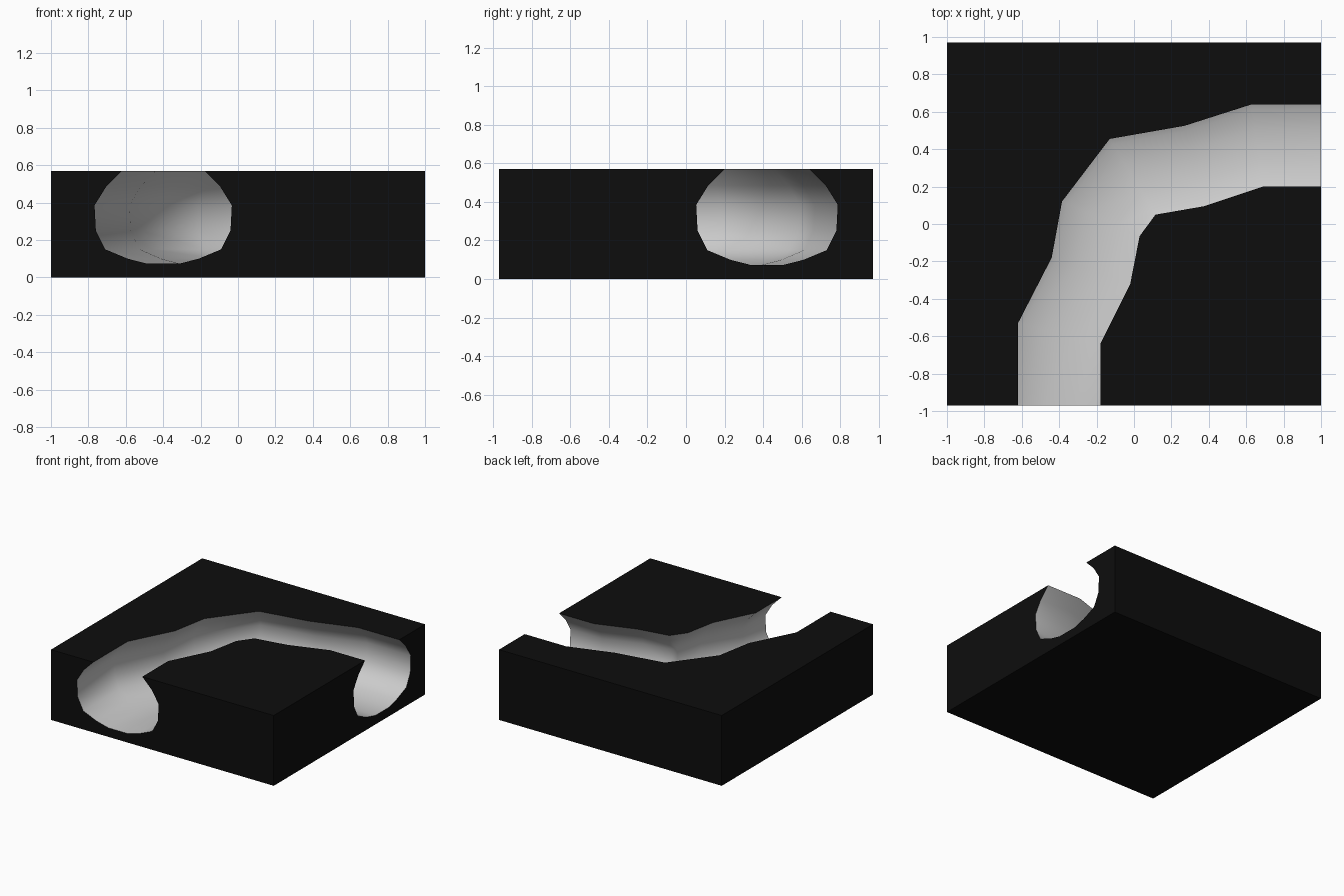
import bpy, bmesh
from mathutils import Vector

if "Cube" in bpy.data.objects:
    bpy.data.objects.remove(bpy.data.objects["Cube"])

X, Y, H = 1.0, 0.97, 0.57

# Channel rim seen from above: outer and inner edge of the bend
outer = [(-.62, -Y), (-.62, -.53), (-.44, -.18), (-.385, .12),
         (-.13, .455), (.27, .525), (.63, .64), (X, .64)]
inner = [(-.18, -Y), (-.18, -.64), (-.02, -.32), (.03, -.065),
         (.115, .05), (.375, .095), (.69, .20), (X, .20)]

# Half cross-section: (half width, height), mirrored to the full profile
half = [(.22, H), (.305, .485), (.367, .385), (.36, .25),
        (.31, .15), (.19, .10), (.085, .073)]
profile = [(-w, z) for w, z in half] + [(w, z) for w, z in reversed(half)]

bm = bmesh.new()


def ring(o, i):
    o, i = Vector(o), Vector(i)
    mid, side = (o + i) / 2, (i - o) / 2
    return [bm.verts.new((*(mid + side * (w / .22)), z)) for w, z in profile]


# Channel: cross-sections lofted along the bend
rings = [ring(o, i) for o, i in zip(outer, inner)]
channel_faces = []
for a, b in zip(rings, rings[1:]):
    for k in range(len(profile) - 1):
        f = bm.faces.new((a[k], a[k + 1], b[k + 1], b[k]))
        f.material_index = 1
        channel_faces.append(f)

# Block around the channel: corners in order front left, front right, back right, back left
corners = [(-X, -Y), (X, -Y), (X, Y), (-X, Y)]
lo = [bm.verts.new((x, y, 0)) for x, y in corners]
hi = [bm.verts.new((x, y, H)) for x, y in corners]
bm.faces.new(lo)                                                # bottom
bm.faces.new((lo[2], lo[3], hi[3], hi[2]))                      # back
bm.faces.new((lo[3], lo[0], hi[0], hi[3]))                      # left
bm.faces.new([lo[0], lo[1], hi[1]] + rings[0][::-1] + [hi[0]])  # front
bm.faces.new([lo[2], lo[1], hi[1]] + rings[-1][::-1] + [hi[2]])  # right
bm.faces.new([r[0] for r in rings] + [hi[2], hi[3], hi[0]])     # outer top
bm.faces.new([r[-1] for r in rings] + [hi[1]])                  # inner top
bmesh.ops.recalc_face_normals(bm, faces=bm.faces[:])


def part(name, index):
    """Keep only the faces of one part and make it an object."""
    b = bm.copy()
    drop = [f for f in b.faces if f.material_index != index]
    bmesh.ops.delete(b, geom=drop, context='FACES')
    for f in b.faces:
        f.material_index = 0
    if index == 0:
        bmesh.ops.triangulate(b, faces=b.faces[:])
    me = bpy.data.meshes.new(name)
    b.to_mesh(me)
    b.free()
    ob = bpy.data.objects.new(name, me)
    bpy.context.collection.objects.link(ob)
    return ob


block = part("block", 0)
black = bpy.data.materials.new("black")
black.diffuse_color = (.004, .004, .004, 1)
black.use_nodes = True
black.node_tree.nodes["Principled BSDF"].inputs["Base Color"].default_value = black.diffuse_color
block.data.materials.append(black)

channel = part("channel", 1)
channel.data.polygons.foreach_set("use_smooth", [True] * len(channel.data.polygons))
bm.free()
